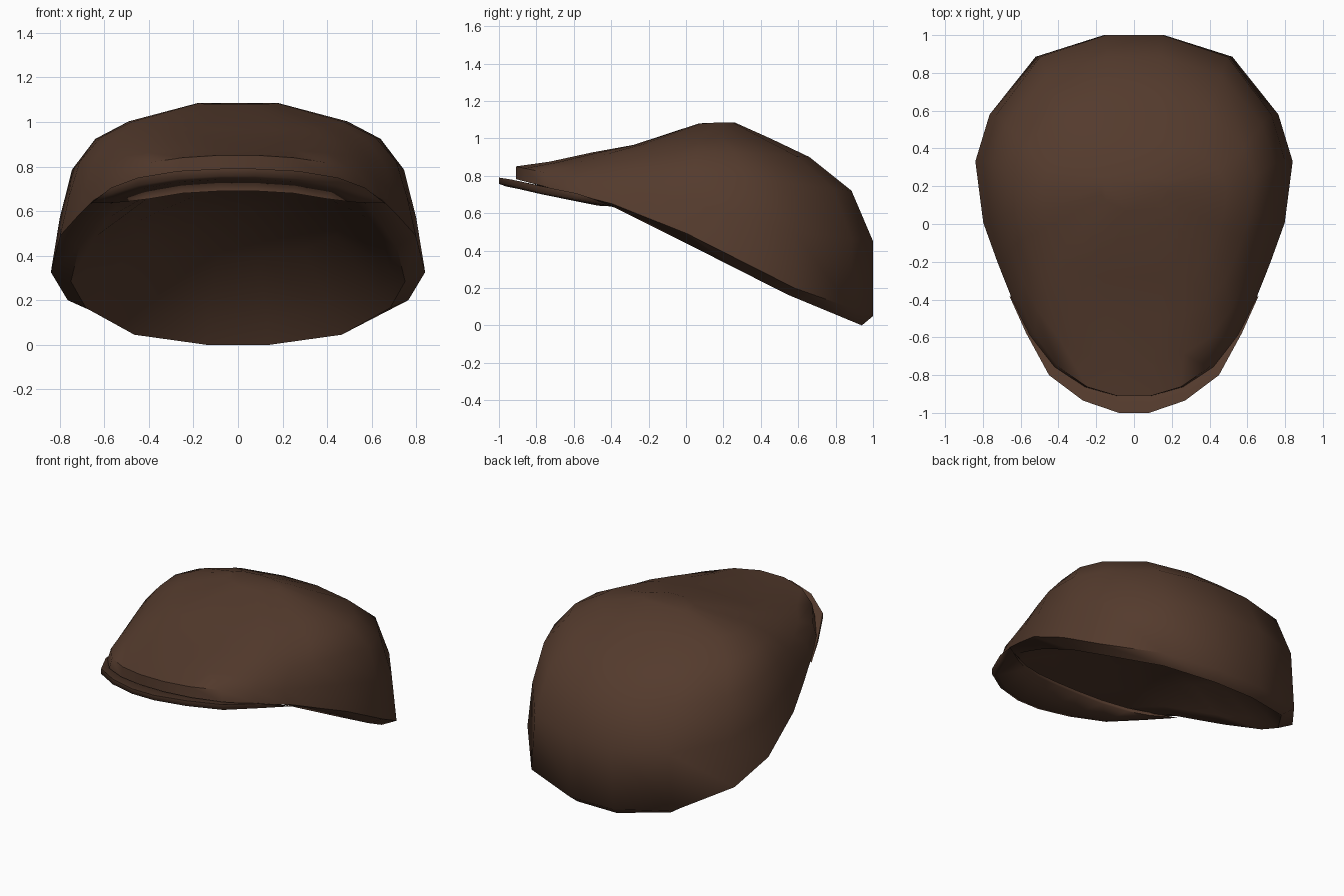
import bpy, bmesh, math

if "Cube" in bpy.data.objects:
    bpy.data.objects.remove(bpy.data.objects["Cube"])

brown = bpy.data.materials.new("brown_cloth")
brown.diffuse_color = (0.088, 0.043, 0.026, 1)
brown.use_nodes = True
brown.node_tree.nodes["Principled BSDF"].inputs["Base Color"].default_value = brown.diffuse_color


def build(name, rings, closed, angle, caps=False):
    """Skin rows of points into a closed, smooth-shaded shell."""
    bm = bmesh.new()
    rows = [[bm.verts.new(p) for p in ring] for ring in rings]
    n = len(rows[0])
    for a, b in zip(rows, rows[1:]):
        for i in range(n if closed else n - 1):
            j = (i + 1) % n
            bm.faces.new((a[i], a[j], b[j], b[i]))
    if caps:
        bm.faces.new(rows[0])
        bm.faces.new(rows[-1])
    bmesh.ops.remove_doubles(bm, verts=bm.verts[:], dist=0.0005)
    bmesh.ops.recalc_face_normals(bm, faces=bm.faces[:])
    mesh = bpy.data.meshes.new(name)
    bm.to_mesh(mesh)
    bm.free()
    mesh.materials.append(brown)
    ob = bpy.data.objects.new(name, mesh)
    bpy.context.collection.objects.link(ob)
    bpy.ops.object.select_all(action='DESELECT')
    ob.select_set(True)
    bpy.context.view_layer.objects.active = ob
    bpy.ops.object.shade_smooth_by_angle(angle=math.radians(angle))


def mirrored(half):
    return half + [(-x, y, z) for x, y, z in reversed(half)]


def interp(v, knots, vals):
    for k in range(len(knots) - 1):
        if v <= knots[k + 1]:
            t = (v - knots[k]) / (knots[k + 1] - knots[k])
            return vals[k] + t * (vals[k + 1] - vals[k])
    return vals[-1]


# cap body: half plan outline, back to front, as (width share, length share)
PLAN = [(.19, 0), (.62, .06), (.91, .22), (1, .35), (.95, .52), (.86, .63),
        (.77, .73), (.66, .83), (.5, .92), (.31, .975), (.11, 1)]
KNOTS = (0, .22, .52, .73, 1)
# per ring: half width, back y, front y, front fullness power, heights at knots
RINGS = [
    # shallow lining inside
    (.20, .30, -.25, 1, (.62, .64, .67, .70, .72)),
    (.48, .66, -.58, 1, (.40, .49, .61, .69, .73)),
    (.68, .88, -.80, 1, (.12, .24, .48, .65, .76)),
    # turned-under lip
    (.75, .94, -.87, 1, (0, .165, .44, .63, .775)),
    # outer shell and puffed crown
    (.84, 1.0, -.91, 1, (.05, .20, .49, .65, .782)),
    (.80, 1.0, -.91, 1, (.45, .50, .66, .74, .85)),
    (.745, .885, -.73, .9, (.72, .76, .82, .83, .875)),
    (.64, .66, -.50, .7, (.90, .92, .93, .91, .925)),
    (.49, .45, -.28, .5, (1.0, 1.005, 1.0, .985, .965)),
    (.18, .26, .07, .8, (1.085, 1.085, 1.085, 1.08, 1.08)),
]
rings = [mirrored([(w * (u ** p if v > .4 else u), yb + (yf - yb) * v,
                    interp(v, KNOTS, zs)) for u, v in PLAN])
         for w, yb, yf, p, zs in RINGS]
build("cap_body", rings, True, 60, caps=True)

# crescent brim under the front of the body, tapering to a point at each side
TIP = (.66, -.38, .635)
outer = [TIP, (.57, -.58, .675), (.45, -.8, .715),
         (.27, -.935, .745), (.08, -1, .757)]
inner = [TIP, (.52, -.47, .64), (.4, -.54, .655),
         (.25, -.6, .68), (.08, -.62, .69)]
RISE = (0, .03, .035, .035, .033)


def lifted(half, share):
    return [(x, y, z + share * r) for (x, y, z), r in zip(half, RISE)]


under = [(x * .96 if k else x, y * .96 if k else y, z - (.015 if k else 0))
         for k, (x, y, z) in enumerate(outer)]
rows = [inner, under, outer, lifted(outer, 1), lifted(inner, .7), inner]
build("brim", [mirrored(r) for r in rows], False, 100)
